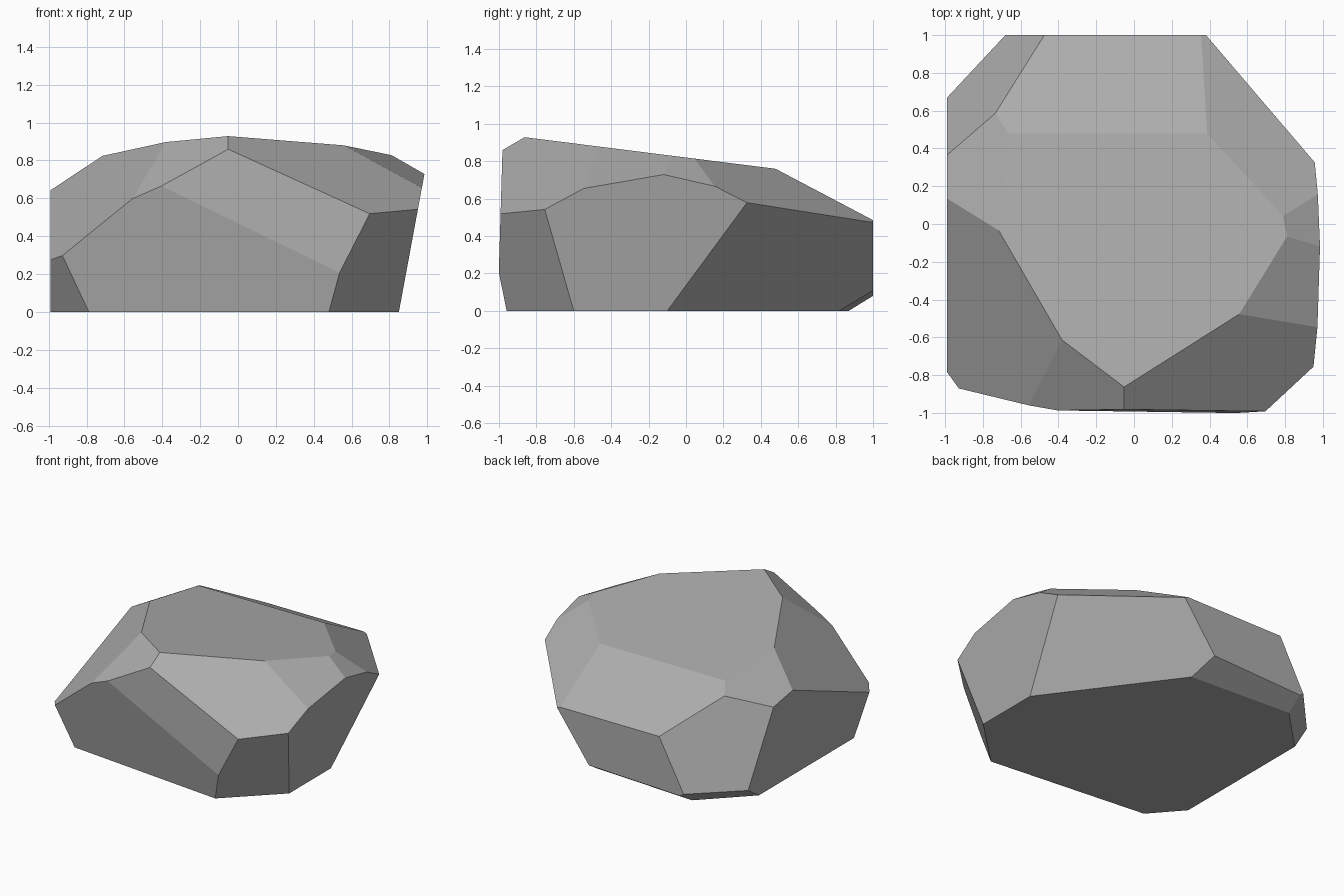
import bpy
import bmesh
from mathutils import Vector

# Remove the default cube
old = bpy.data.objects.get("Cube")
if old:
    bpy.data.objects.remove(old, do_unlink=True)


def make_material(name, color):
    mat = bpy.data.materials.new(name)
    mat.use_nodes = True
    mat.diffuse_color = color
    mat.node_tree.nodes["Principled BSDF"].inputs["Base Color"].default_value = color
    return mat


def chisel(bm, normal, offset):
    """Slice off everything beyond the plane normal . p = offset and cap the cut."""
    n = Vector(normal)
    point = n * (offset / n.length_squared)
    geometry = bm.verts[:] + bm.edges[:] + bm.faces[:]
    cut = bmesh.ops.bisect_plane(bm, geom=geometry, dist=1e-5, plane_co=point,
                                 plane_no=n.normalized(), clear_outer=True)
    rim = [e for e in cut["geom_cut"] if isinstance(e, bmesh.types.BMEdge)]
    if rim:
        bmesh.ops.contextual_create(bm, geom=rim)


# Facets of the boulder: outward direction and plane offset
facets = {
    "ground": ((0, 0, -1), 0),
    "left_wall": ((-1, 0, 0), 0.99),
    "back_wall": ((0, 1, 0), 1),
    "crown": ((0, 0.126, 1), 0.82),
    "back_slope": ((0, 0.527, 1), 1.012),
    "left_shoulder": ((-0.55, 0.18, 1), 1.212),
    "back_left_corner": ((-1, 0.91, 0.537), 1.645),
    "back_undercut": ((0.06, 1, -1.63), 0.83),
    "back_left_undercut": ((-1, 1, -1.5), 1.53),
    "back_right_corner": ((1, 0.74, -0.73), 0.776),
    "back_right_slope": ((1, 1.19, 2.14), 2.583),
    "right_bevel": ((1, 0.395, 1.54), 2.06),
    "right_shoulder": ((1, -0.37, 1.95), 2.45),
    "front_right_slope": ((0.77, -1, 1.72), 2.42),
    "front_right_corner": ((1, -1.03, -0.48), 1.468),
    "right_wall": ((1, 0, -0.185), 0.85),
    "front_wall": ((0, -1, 0.03), 1.007),
    "front_undercut": ((-0.1, -1, -0.175), 0.911),
    "front_left_slope": ((-0.92, -1, 1.7), 2.49),
    "left_slope": ((-1, -0.44, 1.1), 1.638),
    "front_left_corner": ((-1, -0.87, -0.58), 1.512),
}

# Carve the boulder out of one solid block
bm = bmesh.new()
bmesh.ops.create_cube(bm, size=4)
for direction, offset in facets.values():
    chisel(bm, direction, offset)
bmesh.ops.remove_doubles(bm, verts=bm.verts[:], dist=0.002)
bmesh.ops.recalc_face_normals(bm, faces=bm.faces[:])

mesh = bpy.data.meshes.new("boulder")
bm.to_mesh(mesh)
bm.free()
mesh.materials.append(make_material("stone_grey", (0.42, 0.42, 0.42, 1)))
mesh.shade_flat()
boulder = bpy.data.objects.new("boulder", mesh)
bpy.context.collection.objects.link(boulder)
